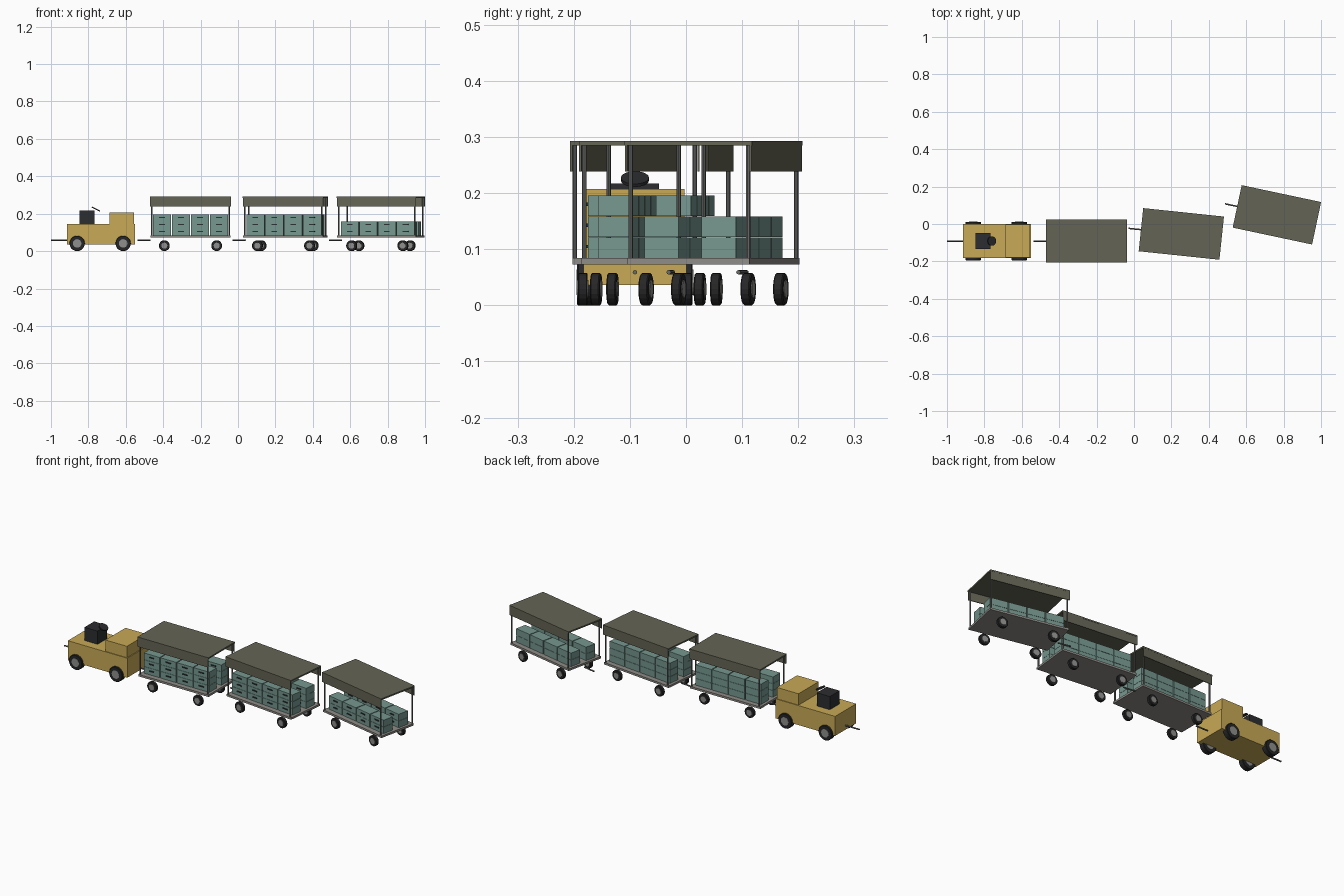
import bpy, bmesh, math
from mathutils import Matrix, Vector

if "Cube" in bpy.data.objects:
    bpy.data.objects.remove(bpy.data.objects["Cube"])


def srgb(r, g, b):
    f = lambda c: c / 12.92 if c <= 0.04045 else ((c + 0.055) / 1.055) ** 2.4
    return (f(r / 255), f(g / 255), f(b / 255), 1.0)


def material(name, rgb):
    m = bpy.data.materials.new(name)
    m.diffuse_color = srgb(*rgb)
    m.use_nodes = True
    m.node_tree.nodes["Principled BSDF"].inputs["Base Color"].default_value = m.diffuse_color
    return m


YELLOW = material("tug_yellow", (200, 170, 86))
TEAL = material("box_teal", (118, 152, 143))
CANVAS = material("canopy_olive", (100, 100, 85))
DECK = material("deck_grey", (142, 140, 136))
STEEL = material("steel_grey", (106, 108, 106))
RUBBER = material("tyre_black", (38, 38, 40))
HUB = material("hub_grey", (142, 142, 140))
SEAT = material("seat_black", (44, 45, 48))
HANDLE = material("handle_dark", (42, 50, 50))


def finish(name, bm, mat, frame):
    bm.transform(frame)
    me = bpy.data.meshes.new(name)
    bm.to_mesh(me)
    bm.free()
    me.materials.append(mat)
    ob = bpy.data.objects.new(name, me)
    bpy.context.collection.objects.link(ob)
    return ob


def boxes(name, items, mat, frame):
    """One object from several boxes, each (centre, size)."""
    bm = bmesh.new()
    for centre, size in items:
        bmesh.ops.create_cube(bm, size=1, matrix=Matrix.Translation(centre)
                              @ Matrix.Diagonal((*size, 1)))
    return finish(name, bm, mat, frame)


def rod(name, centre, radius, length, mat, frame, rot=Matrix(), sides=20, bevel=0):
    """Cylinder along z, turned by rot."""
    bm = bmesh.new()
    bmesh.ops.create_cone(bm, cap_ends=True, segments=sides, radius1=radius,
                          radius2=radius, depth=length)
    if bevel:
        rims = [e for e in bm.edges if abs(e.verts[0].co.z - e.verts[1].co.z) < 1e-6]
        bmesh.ops.bevel(bm, geom=rims, offset=bevel, segments=1, affect='EDGES')
    bm.transform(Matrix.Translation(centre) @ rot)
    return finish(name, bm, mat, frame)


ALONG_Y = Matrix.Rotation(math.pi / 2, 4, 'X')
ALONG_X = Matrix.Rotation(math.pi / 2, 4, 'Y')


def wheels(prefix, xs, half_track, radius, width, frame):
    for x in xs:
        for y in (-half_track, half_track):
            c = Vector((x, y, radius))
            rod(prefix + "_tyre", c, radius, width, RUBBER, frame, ALONG_Y, 20, 0.002)
            rod(prefix + "_hub", c, radius * 0.56, width + 0.003, HUB, frame, ALONG_Y, 16)


# ---- tug ----
tug = Matrix.Translation((0, -0.091, 0))
boxes("tug_body", [((-0.732, 0, 0.09), (0.364, 0.184, 0.108))], YELLOW, tug)
boxes("tug_rear_box", [((-0.621, 0, 0.174), (0.132, 0.176, 0.066))], YELLOW, tug)
boxes("tug_seat", [((-0.807, 0, 0.18), (0.08, 0.085, 0.074))], SEAT, tug)
rod("steering_wheel", (-0.76, 0, 0.225), 0.025, 0.006, SEAT, tug,
    Matrix.Rotation(math.radians(27), 4, 'Y'))
rod("tug_front_bar", (-0.955, 0, 0.059), 0.004, 0.09, STEEL, tug, ALONG_X, 8)
wheels("tug", (-0.86, -0.614), 0.088, 0.041, 0.03, tug)


# ---- covered luggage carts ----
def cart(n, x, y, degrees, layers):
    frame = Matrix.Translation((x, y, 0)) @ Matrix.Rotation(math.radians(degrees), 4, 'Z')
    p = f"cart_{n}"
    boxes(p + "_deck", [((0, 0, 0.0785), (0.43, 0.222, 0.011))], DECK, frame)
    boxes(p + "_canopy_roof", [((0, 0, 0.2885), (0.434, 0.232, 0.008))], CANVAS, frame)
    boxes(p + "_canopy_side", [((0, s * 0.1135, 0.262), (0.432, 0.004, 0.047))
                               for s in (-1, 1)], CANVAS, frame)
    for sx in (-1, 1):
        for sy in (-1, 1):
            rod(p + "_post", (sx * 0.207, sy * 0.107, 0.184), 0.004, 0.204,
                STEEL, frame, sides=8)
    rod(p + "_tow_bar", (-0.248, 0, 0.059), 0.004, 0.07, STEEL, frame, ALONG_X, 8)
    wheels(p, (-0.14, 0.14), 0.093, 0.029, 0.017, frame)
    # stacked boxes in two rows of four, each with a handle on its front
    cells = [((i - 1.5) * 0.1015, s * 0.052, 0.084 + k * 0.0377)
             for i in range(4) for s in (-1, 1) for k in range(layers)]
    boxes(p + "_luggage", [((a, b, c + 0.0183), (0.097, 0.0625, 0.0366))
                           for a, b, c in cells], TEAL, frame)
    boxes(p + "_luggage_handle", [((a, b - 0.0325, c + 0.021), (0.03, 0.005, 0.006))
                                  for a, b, c in cells], HANDLE, frame)


cart(1, -0.254, -0.091, 0, 3)
cart(2, 0.253, -0.053, -6, 3)
cart(3, 0.764, 0.049, -12, 2)
